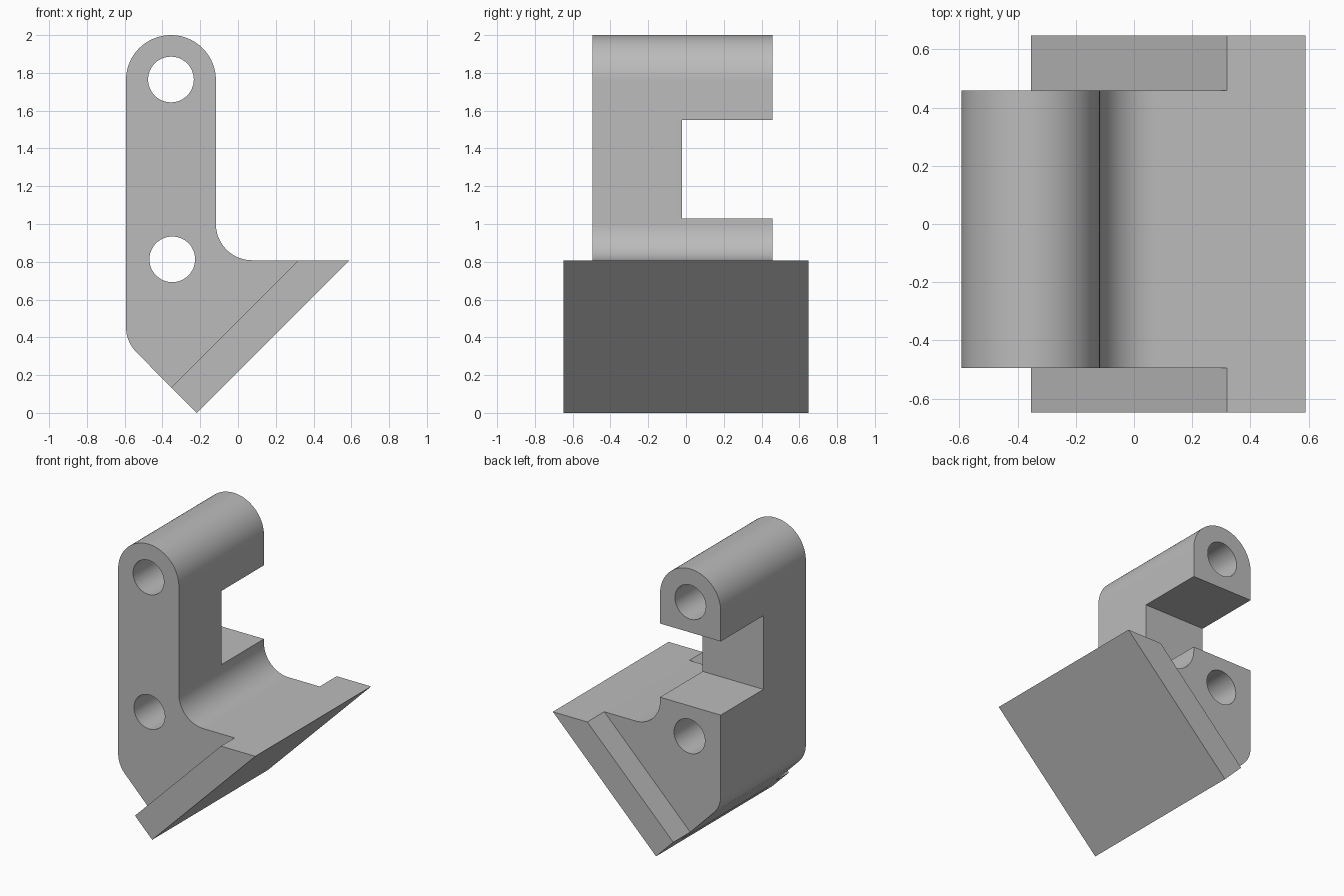
import bpy, bmesh
from math import cos, sin, radians

if "Cube" in bpy.data.objects:
    bpy.data.objects.remove(bpy.data.objects["Cube"], do_unlink=True)

grey = bpy.data.materials.new("plain_grey")
grey.use_nodes = True
colour = (0.5, 0.5, 0.5, 1)
grey.diffuse_color = colour
grey.node_tree.nodes["Principled BSDF"].inputs["Base Color"].default_value = colour


def arc(cx, cz, r, start, end, steps):
    angles = [radians(start + (end - start) * i / steps) for i in range(steps + 1)]
    return [(cx + r * cos(a), cz + r * sin(a)) for a in angles]


def extrude(name, profile, y0, y1):
    """Solid from an x-z profile swept along y."""
    bm = bmesh.new()
    face = bm.faces.new([bm.verts.new((x, y0, z)) for x, z in profile])
    swept = bmesh.ops.extrude_face_region(bm, geom=[face])["geom"]
    moved = [v for v in swept if isinstance(v, bmesh.types.BMVert)]
    bmesh.ops.translate(bm, verts=moved, vec=(0, y1 - y0, 0))
    bmesh.ops.recalc_face_normals(bm, faces=bm.faces[:])
    mesh = bpy.data.meshes.new(name)
    bm.to_mesh(mesh)
    bm.free()
    mesh.materials.append(grey)
    obj = bpy.data.objects.new(name, mesh)
    bpy.context.collection.objects.link(obj)
    return obj


def combine(target, tool, operation):
    bpy.context.view_layer.objects.active = target
    mod = target.modifiers.new(operation.lower(), "BOOLEAN")
    mod.operation, mod.solver, mod.object = operation, "EXACT", tool
    bpy.ops.object.modifier_apply(modifier=mod.name)
    bpy.data.objects.remove(tool, do_unlink=True)


# Upright arm: rounded top, inner fillet, slanted foot reaching into the plate
profile = (arc(-0.355, 1.762, 0.238, 180, 0, 48)
           + arc(0.075, 1.0, 0.192, 180, 270, 24)
           + [(0.455, 0.808), (-0.287, 0.067)]
           + arc(-0.403, 0.455, 0.19, 225, 180, 16))
bracket = extrude("hinge_bracket", profile, -0.495, 0.458)

# Wide slanted mounting plate
plate = extrude("mounting_plate",
                [(0.59, 0.808), (-0.219, 0), (-0.354, 0.135), (0.32, 0.808)], -0.648, 0.648)
combine(bracket, plate, "UNION")

# Rectangular notch open to the back
notch = [(-1, 1.028), (0.5, 1.028), (0.5, 1.55), (-1, 1.55)]
combine(bracket, extrude("notch_cutter", notch, -0.02, 1), "DIFFERENCE")

# Pin holes
for x, z in ((-0.355, 1.765), (-0.348, 0.813)):
    circle = arc(x, z, 0.121, 0, 360, 48)[:-1]
    combine(bracket, extrude("pin_hole_cutter", circle, -1, 1), "DIFFERENCE")

# Smooth curves with crisp edges
bpy.ops.object.select_all(action="DESELECT")
bracket.select_set(True)
bpy.context.view_layer.objects.active = bracket
bpy.ops.object.shade_smooth_by_angle(angle=radians(30))
